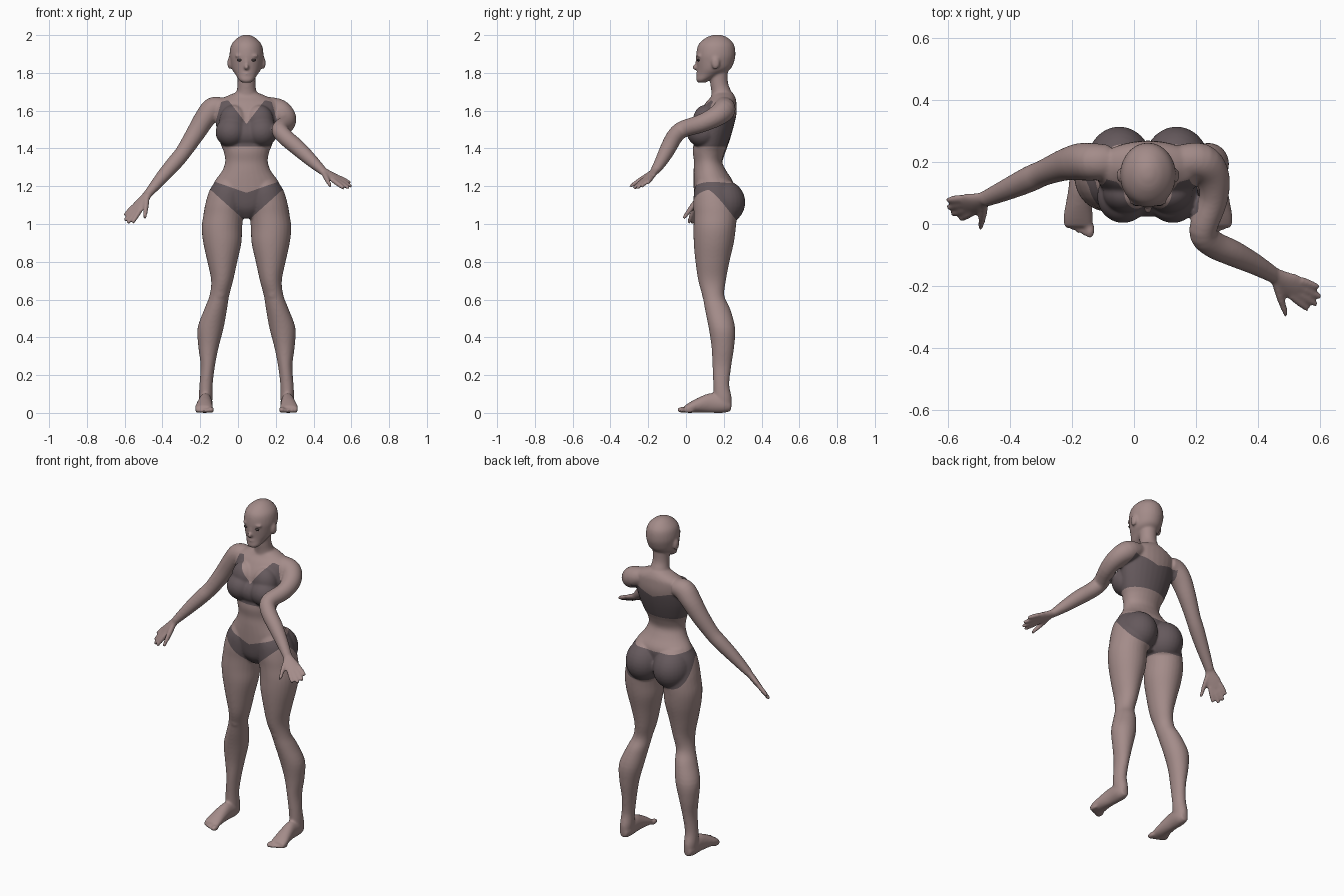
import bpy, bmesh, math
from mathutils import Vector, Matrix

CX = 0.045          # x of the body's own mirror plane
X, Y, Z = Vector((1, 0, 0)), Vector((0, 1, 0)), Vector((0, 0, 1))

cube = bpy.data.objects.get("Cube")
if cube:
    bpy.data.objects.remove(cube, do_unlink=True)


def make_material(name, rgb):
    mat = bpy.data.materials.new(name)
    mat.use_nodes = True
    mat.diffuse_color = (*rgb, 1)
    for node in mat.node_tree.nodes:
        if node.type == 'BSDF_PRINCIPLED':
            node.inputs["Base Color"].default_value = (*rgb, 1)
    return mat


skin = make_material("skin", (0.37, 0.262, 0.252))
fabric = make_material("dark_fabric", (0.13, 0.1, 0.108))
eye_dark = make_material("eye_dark", (0.06, 0.045, 0.045))


def spline(rows, steps=4):
    """Catmull-Rom through rows of equal length."""
    rows = [Vector(r) for r in rows]
    out = []
    for i in range(len(rows) - 1):
        b, c = rows[i], rows[i + 1]
        a = rows[max(i - 1, 0)]
        d = rows[min(i + 2, len(rows) - 1)]
        for k in range(steps):
            t = k / steps
            out.append(b + ((c - a) * t + (2 * a - 5 * b + 4 * c - d) * t ** 2
                            + (3 * b - a - 3 * c + d) * t ** 3) / 2)
    return out + [rows[-1]]


def tube(bm, rows, u=None, v=None, sides=28):
    """Closed tube through (x, y, z, radius_u, radius_v) rows."""
    path = spline(rows)
    rings = []
    for i, row in enumerate(path):
        centre = Vector(row[:3])
        if u is None:
            ahead = Vector(path[min(i + 1, len(path) - 1)][:3])
            behind = Vector(path[max(i - 1, 0)][:3])
            along = (ahead - behind).normalized()
            ru = along.cross(Z).normalized()
            rv = ru.cross(along)
        else:
            ru, rv = u, v
        angles = [math.tau * k / sides for k in range(sides)]
        rings.append([bm.verts.new(centre + ru * row[3] * math.cos(a)
                                   + rv * row[4] * math.sin(a)) for a in angles])
    for low, high in zip(rings, rings[1:]):
        for k in range(sides):
            n = (k + 1) % sides
            bm.faces.new((low[k], low[n], high[n], high[k]))
    bm.faces.new(rings[0][::-1])
    bm.faces.new(rings[-1])


def stack(bm, rows, side=1):
    """Upright form from (x, y, z, half_width, half_depth) rows."""
    tube(bm, [(CX + side * x, y, z, a, b) for x, y, z, a, b in rows], X, Y)


def blob(bm, x, y, z, size):
    bmesh.ops.create_uvsphere(
        bm, u_segments=28, v_segments=16, radius=1,
        matrix=Matrix.Translation((CX + x, y, z)) @ Matrix.Diagonal((*size, 1)))


def hand(bm, wrist, along, across):
    """Palm, four fingers and a thumb; across points to the thumb."""
    wrist, d = Vector(wrist), Vector(along).normalized()
    w = Vector(across)
    w = (w - d * w.dot(d)).normalized()
    n = d.cross(w)

    def at(a, s):
        return wrist + d * a + w * s

    palm = [(-.02, .024, .02), (.03, .031, .018), (.07, .041, .016), (.105, .039, .013)]
    tube(bm, [(*at(a, 0), rw, rn) for a, rw, rn in palm], w, n)
    tips = zip((.03, .01, -.01, -.03), (.175, .19, .184, .158), (.042, .014, -.015, -.04))
    for base, reach, spread in tips:
        tube(bm, [(*at(.09, base), .013, .013),
                  (*at((reach + .09) / 2, (base + spread) / 2), .0128, .0128),
                  (*at(reach, spread), .0095, .0095)], w, n, 14)
    tube(bm, [(*at(.015, .012), .018, .016), (*at(.07, .055), .016, .015),
              (*at(.125, .095), .01, .01)], w, n, 14)


bm = bmesh.new()

# Torso and neck
stack(bm, [(0, .15, 1.03, .05, .06), (0, .14, 1.08, .12, .085), (0, .145, 1.15, .185, .102),
           (0, .145, 1.22, .172, .105), (0, .127, 1.28, .13, .087), (0, .117, 1.33, .113, .075),
           (0, .12, 1.38, .12, .084), (0, .13, 1.42, .136, .091), (0, .148, 1.5, .158, .1),
           (0, .167, 1.58, .167, .1), (0, .185, 1.64, .165, .082), (0, .195, 1.67, .12, .066),
           (0, .195, 1.695, .06, .052)])
stack(bm, [(0, .195, 1.64, .08, .06), (0, .187, 1.7, .054, .053),
           (0, .175, 1.75, .047, .047), (0, .175, 1.83, .05, .048)])
blob(bm, 0, .085, 1.475, (.12, .062, .07))       # middle of the chest

# Head
stack(bm, [(0, .085, 1.748, .022, .022), (0, .09, 1.762, .04, .036), (0, .122, 1.79, .058, .064),
           (0, .147, 1.82, .077, .088), (0, .155, 1.86, .086, .1), (0, .158, 1.9, .09, .104),
           (0, .16, 1.95, .08, .094), (0, .163, 1.986, .047, .058), (0, .165, 2.002, .014, .018)])
blob(bm, 0, .052, 1.83, (.013, .019, .015))      # nose tip
blob(bm, 0, .06, 1.852, (.009, .012, .03))       # nose bridge
blob(bm, 0, .064, 1.795, (.022, .011, .009))     # mouth

# Parts that repeat on both sides
for s in (-1, 1):
    blob(bm, s * .035, .07, 1.89, (.028, .012, .008))       # brow
    blob(bm, s * .09, .157, 1.852, (.011, .022, .034))      # ear
    blob(bm, s * .08, .088, 1.487, (.084, .085, .08))       # breast
    blob(bm, s * .07, .1, 1.54, (.075, .065, .09))          # upper chest
    blob(bm, s * .092, .192, 1.115, (.107, .122, .12))      # buttock
    # leg, from hip to heel
    stack(bm, [(.085, .145, 1.24, .07, .08), (.095, .148, 1.18, .1, .104),
               (.11, .152, 1.11, .107, .113), (.122, .155, 1.05, .106, .114),
               (.13, .152, .98, .107, .112), (.128, .147, .9, .101, .106),
               (.128, .14, .8, .079, .09), (.129, .138, .7, .058, .073),
               (.144, .145, .62, .052, .058), (.163, .167, .55, .06, .067),
               (.19, .19, .45, .069, .07), (.201, .195, .35, .054, .06),
               (.205, .19, .25, .038, .05), (.214, .187, .15, .035, .042),
               (.216, .195, .08, .036, .047), (.216, .2, .025, .03, .04)], s)
    blob(bm, s * .14, .11, .635, (.032, .027, .04))         # kneecap
    # foot and toes
    foot = [(.216, .238, .036, .022, .026), (.216, .2, .046, .036, .046),
            (.218, .13, .052, .036, .052), (.222, .07, .042, .042, .041),
            (.225, .02, .028, .048, .028), (.224, -.01, .019, .046, .017)]
    tube(bm, [(CX + s * x, y, z, a, b) for x, y, z, a, b in foot], X, Z)
    for k in range(5):
        r = .016 if k == 0 else .012
        blob(bm, s * (.187 + .018 * k), -.018 + .008 * k, r, (r, .029, r))

# Right arm hangs out to the side
right_wrist = (-.48, .08, 1.155)
tube(bm, [(-.08, .2, 1.62, .055, .05), (-.13, .2, 1.61, .06, .062), (-.175, .2, 1.56, .06, .056),
          (-.225, .19, 1.48, .051, .05), (-.29, .165, 1.38, .042, .042),
          (-.335, .145, 1.325, .042, .041), (-.4, .115, 1.25, .036, .035),
          (*right_wrist, .026, .022)])
hand(bm, right_wrist, (-.6, -.2, -.775), (.62, -.7, -.3))

# Left arm reaches forward, then out at the elbow
left_wrist = (.45, -.165, 1.28)
tube(bm, [(.15, .2, 1.625, .055, .05), (.215, .2, 1.602, .06, .06), (.252, .155, 1.567, .055, .054),
          (.256, .08, 1.532, .046, .048), (.222, -.02, 1.5, .045, .045),
          (.25, -.062, 1.46, .044, .044), (.32, -.095, 1.4, .042, .042),
          (.39, -.13, 1.335, .034, .034), (*left_wrist, .026, .022)])
hand(bm, left_wrist, (.77, -.44, -.46), (-.5, -.75, -.25))

mesh = bpy.data.meshes.new("body")
bm.to_mesh(mesh)
bm.free()
body = bpy.data.objects.new("body", mesh)
bpy.context.collection.objects.link(body)

# Fuse the parts into one skin and soften the joins
fuse = body.modifiers.new("fuse", 'REMESH')
fuse.mode = 'VOXEL'
fuse.voxel_size = 0.006
soften = body.modifiers.new("soften", 'SMOOTH')
soften.factor = 0.5
soften.iterations = 9
bpy.context.view_layer.update()
graph = bpy.context.evaluated_depsgraph_get()
fused = bpy.data.meshes.new_from_object(body.evaluated_get(graph))
body.modifiers.clear()
body.data = fused
fused.name = "body_skin"
fused.materials.clear()
fused.materials.append(skin)
fused.materials.append(fabric)


def ramp(value, start, end):
    return min(max((value - start) / (end - start), 0), 1)


def mix(a, b, t):
    return a + (b - a) * t


def garment(p):
    """Positive where the skin is covered by fabric."""
    x, y, z = abs(p.x - CX), p.y, p.z
    # top: straight hem, V neck with straps in front, low band behind
    back = ramp(y, .13, .2)
    neckline = mix(min(1.53 + 1.3 * x, 1.662), 1.55 + .3 * min(x, .1), back)
    top = min(z - 1.41, neckline - z, .13 + .28 * (1.66 - z) - x,
              .8 * (y - .019) - .6 * (x - .135))
    # briefs: dipped waistband, high leg openings in front
    back = ramp(y, .12, .28)
    waistband = mix(1.165 + .35 * x, 1.22, back)
    leg_line = 1.01 + .9 * x * (1 - back)
    briefs = min(waistband - z, z - leg_line, .27 - x)
    return max(top, briefs)


# Cut clean garment edges into the skin, then colour the faces
bm = bmesh.new()
bm.from_mesh(fused)
level = {v: garment(v.co) for v in bm.verts}
border = []
for edge in list(bm.edges):
    a, b = edge.verts
    fa, fb = level[a], level[b]
    if fa * fb < 0:
        border.append(bmesh.utils.edge_split(edge, a, fa / (fa - fb))[1])
bmesh.ops.connect_verts(bm, verts=border)
for face in bm.faces:
    face.material_index = int(garment(face.calc_center_median()) > 0)
    face.smooth = True
bm.to_mesh(fused)
bm.free()

# Eyes
for name, s in (("right_eye", -1), ("left_eye", 1)):
    bm = bmesh.new()
    blob(bm, s * .036, .066, 1.868, (.015, .008, .007))
    for face in bm.faces:
        face.smooth = True
    eye = bpy.data.meshes.new(name)
    bm.to_mesh(eye)
    bm.free()
    eye.materials.append(eye_dark)
    bpy.context.collection.objects.link(bpy.data.objects.new(name, eye))
